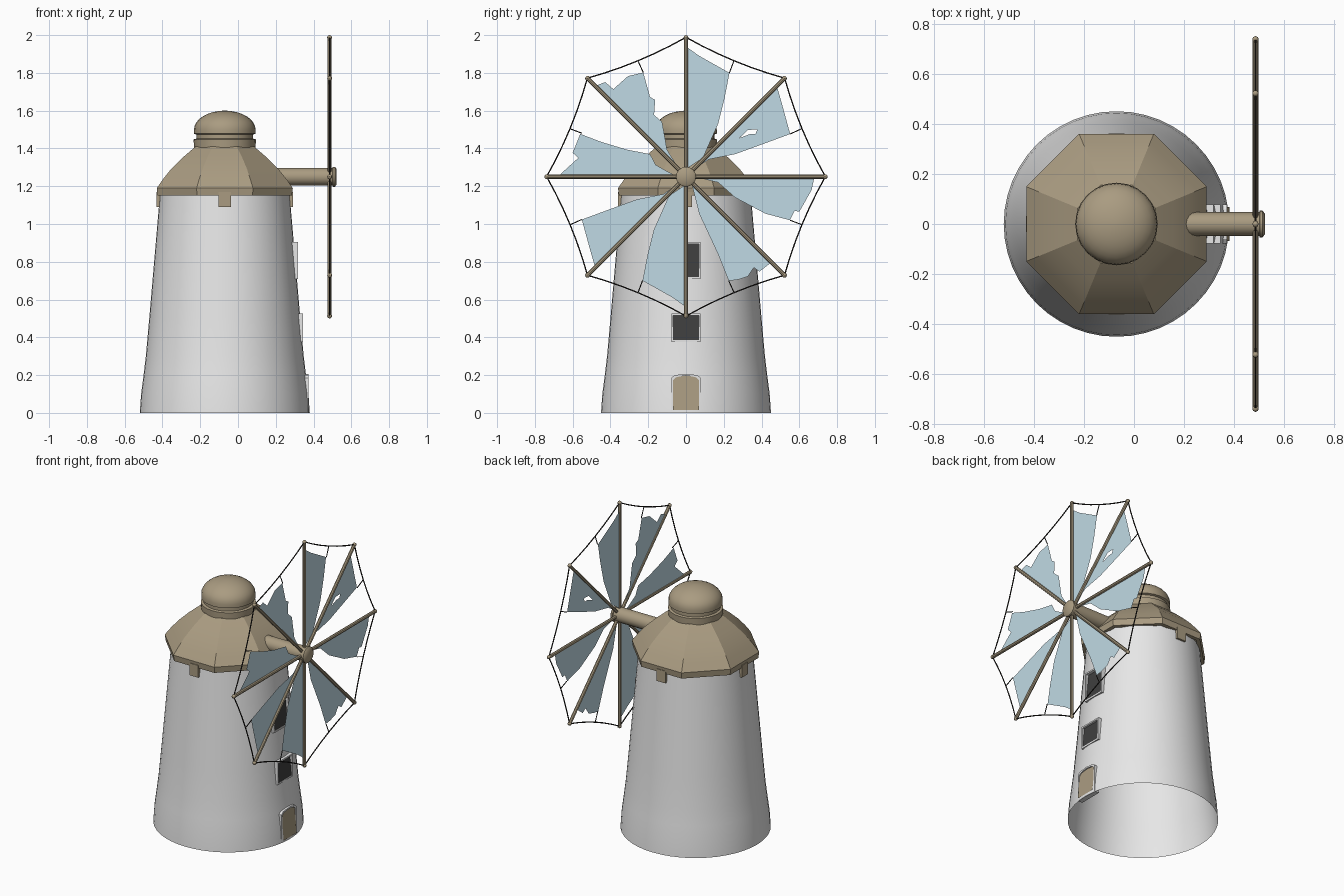
import bpy, bmesh
from math import sin, cos, pi, radians
from mathutils import Vector, Matrix

cube = bpy.data.objects.get("Cube")
if cube:
    bpy.data.objects.remove(cube, do_unlink=True)

AXIS_X = -0.07                      # tower axis
WHEEL = Vector((0.485, 0, 1.25))    # wheel centre


def material(name, r, g, b):
    mat = bpy.data.materials.new(name)
    mat.use_nodes = True
    mat.diffuse_color = (r, g, b, 1)
    shader = next(n for n in mat.node_tree.nodes if n.type == 'BSDF_PRINCIPLED')
    shader.inputs["Base Color"].default_value = (r, g, b, 1)
    return mat


plaster = material("white_plaster", 0.8, 0.8, 0.8)
wood = material("tan_wood", 0.4, 0.33, 0.22)
canvas = material("pale_blue_canvas", 0.53, 0.7, 0.78)
glass = material("dark_glass", 0.05, 0.05, 0.05)
cord = material("black_cord", 0.02, 0.017, 0.015)


def finish(name, bm, mat, smooth=None, recalc=True):
    if recalc:
        bmesh.ops.recalc_face_normals(bm, faces=bm.faces[:])
    mesh = bpy.data.meshes.new(name)
    bm.to_mesh(mesh)
    bm.free()
    mesh.materials.append(mat)
    obj = bpy.data.objects.new(name, mesh)
    bpy.context.collection.objects.link(obj)
    if smooth:
        bpy.ops.object.select_all(action='DESELECT')
        obj.select_set(True)
        bpy.context.view_layer.objects.active = obj
        bpy.ops.object.shade_smooth_by_angle(angle=radians(smooth))
    return obj


def bridge(bm, rings, closed=False):
    """Skin a list of equally long vertex rings."""
    pairs = list(zip(rings, rings[1:]))
    if closed:
        pairs.append((rings[-1], rings[0]))
    for a, b in pairs:
        n = len(a)
        for i in range(n):
            j = (i + 1) % n
            bm.faces.new((a[i], a[j], b[j], b[i]))


def lathe(name, profile, sides, mat, smooth, turn=0.0, place=None, cap=True):
    """Revolve (radius, height) points about z, then move by a matrix."""
    bm = bmesh.new()
    rings = []
    for r, h in profile:
        angles = [turn + 2 * pi * i / sides for i in range(sides)]
        rings.append([bm.verts.new((r * cos(a), r * sin(a), h)) for a in angles])
    bridge(bm, rings)
    if cap:
        bm.faces.new(rings[-1])
    bm.transform(place or Matrix.Translation((AXIS_X, 0, 0)))
    return finish(name, bm, mat, smooth)


def rod(bm, p, q, radius, sides):
    d = q - p
    m = Matrix.Translation((p + q) / 2) @ d.to_track_quat('Z', 'Y').to_matrix().to_4x4()
    bmesh.ops.create_cone(bm, cap_ends=True, segments=sides, radius1=radius,
                          radius2=radius, depth=d.length, matrix=m)


def on_wheel(k, r, w, x=0.0):
    """Point at distance r along spoke k and w clockwise from it."""
    a = pi / 2 - k * pi / 4
    return WHEEL + Vector((x, r * cos(a) + w * sin(a), r * sin(a) - w * cos(a)))


# Tower: open-bottomed tapering wall
wall = [(0.45, 0), (0.443, 0.1), (0.43, 0.2), (0.418, 0.3), (0.4, 0.5), (0.343, 1.16)]
lathe("tower_wall", wall, 48, plaster, 40, cap=False)


def wall_x(z):
    for (r0, z0), (r1, z1) in zip(wall, wall[1:]):
        if z <= z1:
            return AXIS_X + r0 + (r1 - r0) * (z - z0) / (z1 - z0)


# Roof: eight-sided curved cap with an underside lip
flat = 1 / cos(pi / 8)
roof = [(0.33, 1.15), (0.355, 1.15), (0.36, 1.19), (0.325, 1.24),
        (0.285, 1.29), (0.225, 1.35), (0.155, 1.41)]
lathe("roof", [(r * flat, z) for r, z in roof], 8, wood, 25, turn=pi / 8)

# Finial: collar, groove and dome
dome = [(0.163 * cos(t * pi / 16), 1.5 + 0.1 * sin(t * pi / 16)) for t in range(8)]
lathe("roof_dome", [(0.14, 1.4), (0.163, 1.405), (0.165, 1.448), (0.15, 1.452),
                    (0.15, 1.474), (0.163, 1.478)] + dome + [(0.008, 1.6)],
      24, wood, 40)

# Tabs hanging from the roof edge on four sides
bm = bmesh.new()
for i in range(4):
    m = (Matrix.Translation((AXIS_X, 0, 1.13)) @ Matrix.Rotation(i * pi / 2, 4, 'Z')
         @ Matrix.Translation((0.35, 0, 0)) @ Matrix.Diagonal((0.022, 0.064, 0.08, 1)))
    bmesh.ops.create_cube(bm, size=1, matrix=m)
finish("roof_tabs", bm, wood)


# Door and windows: raised frame with a recessed panel
def opening(name, outline, front, panel_mat):
    mid = sum(z for _, z in outline) / len(outline)
    inner = [(y - (0.01 if y > 0 else -0.01 if y < 0 else 0),
              z - (0.01 if z > mid else -0.01)) for y, z in outline]
    bm = bmesh.new()
    back = wall_x(max(z for _, z in outline)) - 0.02
    loops = ((outline, back), (outline, front), (inner, front), (inner, back))
    bridge(bm, [[bm.verts.new((x, y, z)) for y, z in pts] for pts, x in loops], True)
    finish(name + "_frame", bm, plaster)
    bm = bmesh.new()
    bm.faces.new([bm.verts.new((wall_x(z) + 0.003, y, z)) for y, z in inner])
    finish(name + "_panel", bm, panel_mat, recalc=False)


def box_outline(low, high):
    return [(-0.078, low), (0.078, low), (0.078, high), (-0.078, high)]


opening("upper_window", box_outline(0.71, 0.905), 0.318, glass)
opening("lower_window", box_outline(0.375, 0.525), 0.345, glass)
opening("door", [(-0.078, 0.005), (0.078, 0.005), (0.078, 0.185), (0.06, 0.2),
                 (0, 0.207), (-0.06, 0.2), (-0.078, 0.185)], 0.372, wood)

# Shaft and hub
lathe("wheel_shaft", [(0.047, 0.1), (0.047, 0.5), (0.053, 0.502), (0.053, 0.513),
                      (0.042, 0.522)], 16, wood, 40,
      place=Matrix.Translation((0, 0, WHEEL.z)) @ Matrix.Rotation(pi / 2, 4, 'Y'))

# Spokes with knob ends
bm = bmesh.new()
for k in range(8):
    rod(bm, WHEEL, on_wheel(k, 0.74, 0), 0.011, 8)
    bmesh.ops.create_uvsphere(bm, u_segments=8, v_segments=6, radius=0.013,
                              matrix=Matrix.Translation(on_wheel(k, 0.737, 0)))
finish("wheel_spokes", bm, wood, 40)

# Rigging: sagging cord between tips and a tie to each sail corner
bm = bmesh.new()
for k in range(8):
    tip, end = on_wheel(k, 0.738, 0), on_wheel(k + 1, 0.738, 0)
    middle = on_wheel(k, 0.614, 0.254)
    sag = middle - (tip + end) / 2
    path = [tip.lerp(end, t / 6) + sag * (1 - (t / 3 - 1) ** 2) for t in range(7)]
    for p, q in zip(path, path[1:]):
        rod(bm, p, q, 0.0038, 5)
    rod(bm, middle, on_wheel(k, 0.55, 0.23), 0.003, 5)
finish("wheel_rigging", bm, cord)

# Sails: (along spoke, clockwise) outlines, some torn
corner = (0.55, 0.23)
full = [(0.69, 0), (0.64, 0.07), corner, (0.42, 0.205), (0.28, 0.17), (0.1, 0.09)]
lean = [(0.68, 0), (0.63, 0.09), corner, (0.42, 0.17), (0.27, 0.1), (0.15, 0.02)]
sails = [
    full,
    lean,
    [(0.68, 0), (0.665, 0.07), (0.6, 0.185), (0.575, 0.18), corner, (0.42, 0.195),
     (0.26, 0.11), (0.17, 0.03)],
    [(0.64, 0), (0.63, 0.08), (0.594, 0.086), (0.605, 0.142), (0.58, 0.19), corner,
     (0.41, 0.17), (0.19, 0.09)],
    full,
    lean,
    [(0.68, 0), (0.57, 0.1), (0.6, 0.127), (0.56, 0.227), (0.45, 0.185),
     (0.31, 0.143), (0.19, 0.12), (0.16, 0.063), (0.095, 0.026)],
    [(0.68, 0), (0.657, 0.052), (0.6, 0.056), (0.594, 0.16), corner, (0.433, 0.164),
     (0.403, 0.172), (0.351, 0.112), (0.295, 0.116), (0.172, 0.03)],
]
tear = [(0.345, 0.055), (0.407, 0.056), (0.444, 0.09), (0.42, 0.1), (0.4, 0.08)]
for k, outline in enumerate(sails):
    bm = bmesh.new()
    for loop in [outline + [(0.04, 0)]] + ([tear] if k == 1 else []):
        verts = [bm.verts.new(on_wheel(k, r, w, -0.003)) for r, w in loop]
        for i, v in enumerate(verts):
            bm.edges.new((verts[i - 1], v))
    bmesh.ops.triangle_fill(bm, edges=bm.edges[:], use_beauty=True, normal=(1, 0, 0))
    finish("sail_%d" % (k + 1), bm, canvas, recalc=False)
